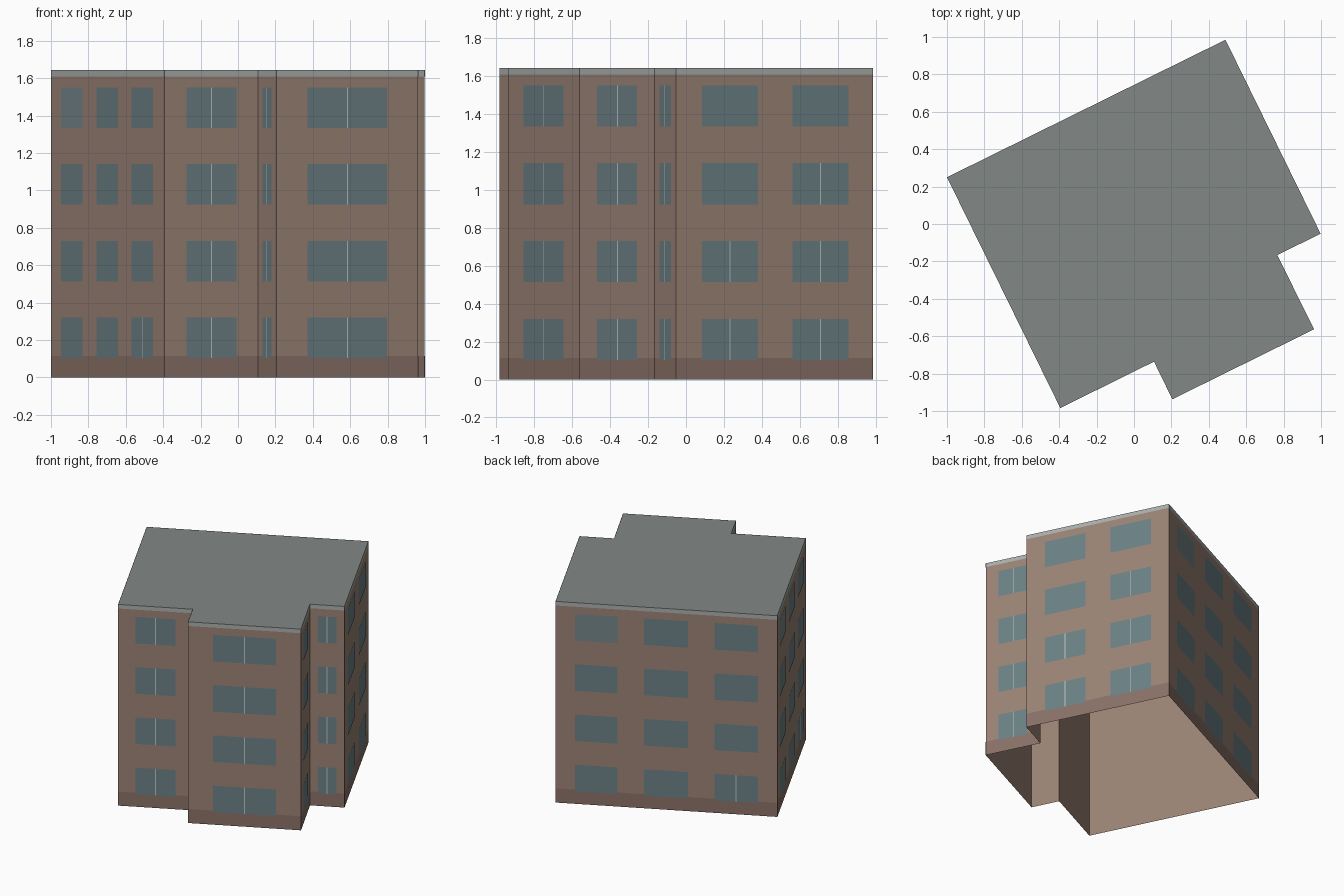
import bpy, bmesh
from mathutils import Vector

if "Cube" in bpy.data.objects:
    bpy.data.objects.remove(bpy.data.objects["Cube"])

# Footprint, counter-clockwise from the leftmost corner
PLAN = [Vector(p) for p in [(-1.0, .25), (-.394, -.984), (.107, -.736), (.205, -.937),
                            (.963, -.563), (.766, -.166), (.998, -.052), (.489, .985)]]
SIDES = len(PLAN)
PLINTH_TOP, TRIM_BOTTOM, ROOF_TOP = .115, 1.61, 1.643
SILL, STOREY, WIN_H = .103, .4105, .217


def material(name, rgb):
    m = bpy.data.materials.new(name)
    m.diffuse_color = (*rgb, 1)
    m.use_nodes = True
    m.node_tree.nodes["Principled BSDF"].inputs["Base Color"].default_value = m.diffuse_color
    return m


WALL = material("wall_brown", (.325, .226, .177))
BASE = material("plinth_brown", (.25, .167, .135))
TRIM = material("trim_grey", (.40, .43, .42))
ROOF = material("roof_grey", (.225, .25, .24))
GLASS = material("glass", (.147, .215, .235))
PALE = material("pale_glass", (.175, .235, .25))
BAR = material("glazing_bar", (.5, .54, .54))


def finish(name, bm, mats):
    me = bpy.data.meshes.new(name)
    bm.to_mesh(me)
    bm.free()
    for m in mats:
        me.materials.append(m)
    ob = bpy.data.objects.new(name, me)
    bpy.context.collection.objects.link(ob)


def panel(bm, wall, t0, t1, z0, z1, out=0, mat=0):
    """Rectangle on or just in front of a wall, t measured along it."""
    a, b = PLAN[wall], PLAN[(wall + 1) % SIDES]
    d = (b - a).normalized()
    n = Vector((d.y, -d.x)) * out
    p, q = a.lerp(b, t0) + n, a.lerp(b, t1) + n
    corners = [(p, z0), (q, z0), (q, z1), (p, z1)]
    f = bm.faces.new([bm.verts.new((c.x, c.y, z)) for c, z in corners])
    f.material_index = mat


def band(name, z0, z1, mat, out=0):
    """Strip running round the whole footprint."""
    bm = bmesh.new()
    for i in range(SIDES):
        panel(bm, i, 0, 1, z0, z1, out)
    bmesh.ops.remove_doubles(bm, verts=bm.verts, dist=1e-5)
    finish(name, bm, [mat])


# Shell, open underneath, with thin surface bands
band("walls", 0, ROOF_TOP, WALL)
band("plinth", 0, PLINTH_TOP, BASE, .001)
band("roof_trim", TRIM_BOTTOM, ROOF_TOP, TRIM, .001)

# Flat roof
bm = bmesh.new()
bm.faces.new([bm.verts.new((p.x, p.y, ROOF_TOP)) for p in PLAN])
finish("roof", bm, [ROOF])

# Window columns per wall: (start, end, number of lower storeys with a glazing bar)
COLUMNS = {
    "left": (0, [(.09, .28, 0), (.405, .595, 0), (.715, .905, 1)]),
    "front_left": (1, [(.235, .768, 4)]),
    "bay_left": (2, [(.25, .76, 4)]),
    "bay_front": (3, [(.22, .78, 4)]),
    "bay_right": (4, [(.236, .768, 4)]),
    "front_right": (5, [(.235, .768, 4)]),
    "right": (6, [(.13, .415, 2), (.59, .876, 3)]),
    "back": (7, [(.087, .28, 0), (.4, .597, 0), (.716, .913, 1)]),
}
for side, (wall, columns) in COLUMNS.items():
    glass, bars = bmesh.new(), bmesh.new()
    length = (PLAN[(wall + 1) % SIDES] - PLAN[wall]).length
    for c, (t0, t1, barred) in enumerate(columns):
        for floor in range(4):
            z = SILL + floor * STOREY
            pale = side in ("left", "back") and c == 0 and floor == 3
            panel(glass, wall, t0, t1, z, z + WIN_H, .002, int(pale))
            if floor < barred:
                mid, h = (t0 + t1) / 2, .003 / length
                panel(bars, wall, mid - h, mid + h, z, z + WIN_H, .003)
    finish(side + "_windows", glass, [GLASS, PALE])
    finish(side + "_glazing_bars", bars, [BAR])
